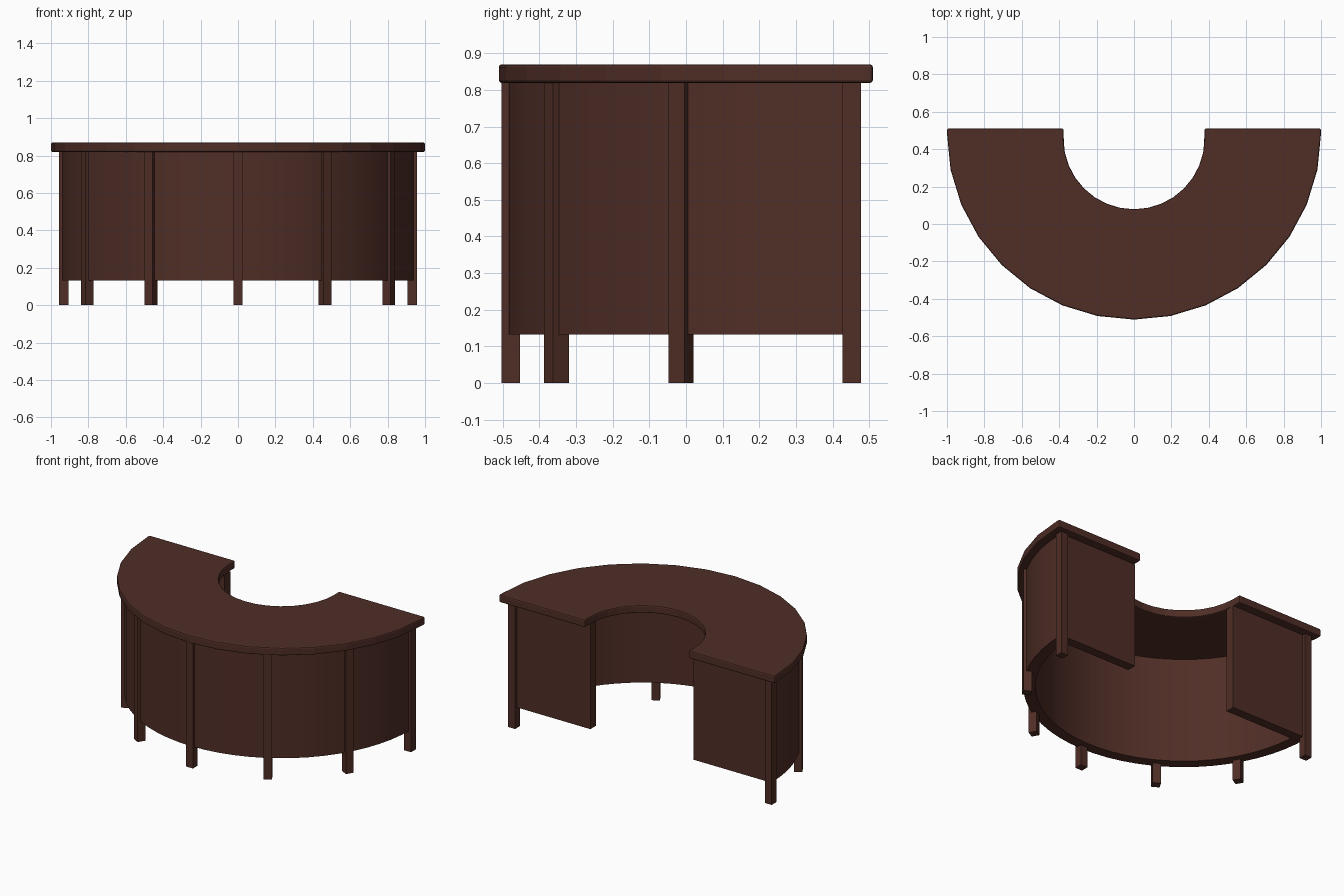
import bpy, bmesh, math
from mathutils import Matrix

if "Cube" in bpy.data.objects:
    bpy.data.objects.remove(bpy.data.objects["Cube"])

wood = bpy.data.materials.new("dark_brown_wood")
wood.diffuse_color = (0.08, 0.027, 0.0195, 1)
wood.use_nodes = True
wood.node_tree.nodes["Principled BSDF"].inputs["Base Color"].default_value = wood.diffuse_color

CY = 0.4525      # centre of the leg and wall arcs
LEG_R = 0.931
TOP_Z = 0.819    # underside of the worktop
WALL_Z = 0.133   # lower edge of the wall and end panels


def finish(name, bm):
    bmesh.ops.recalc_face_normals(bm, faces=bm.faces)
    mesh = bpy.data.meshes.new(name)
    bm.to_mesh(mesh)
    bm.free()
    mesh.materials.append(wood)
    obj = bpy.data.objects.new(name, mesh)
    bpy.context.collection.objects.link(obj)
    return obj


def arc(rx, ry, cy, n):
    """Half circle bulging towards the front, from -x to +x."""
    return [(-rx * math.cos(math.pi * i / n), cy - ry * math.sin(math.pi * i / n))
            for i in range(n + 1)]


def with_ends(pts, y):
    """Extend both ends of an arc straight back to y."""
    return [(pts[0][0], y)] + pts + [(pts[-1][0], y)]


def half_ring(name, outer, inner, z0, z1):
    """Solid band between two matching point rows."""
    bm = bmesh.new()
    rows = [[bm.verts.new((x, y, z)) for x, y in pts]
            for pts, z in ((outer, z0), (outer, z1), (inner, z1), (inner, z0))]
    for k in range(4):
        a, b = rows[k], rows[(k + 1) % 4]
        for i in range(len(a) - 1):
            bm.faces.new((a[i], a[i + 1], b[i + 1], b[i]))
    for i in (0, -1):
        bm.faces.new([row[i] for row in rows])
    return finish(name, bm)


def box(name, size, centre, angle=0):
    bm = bmesh.new()
    m = (Matrix.Translation(centre) @ Matrix.Rotation(angle, 4, 'Z')
         @ Matrix.Diagonal((*size, 1)))
    bmesh.ops.create_cube(bm, size=1, matrix=m)
    return finish(name, bm)


# Worktop: half ring with short straight ends and softened edges
top = half_ring("worktop", with_ends(arc(1.0, 0.996, 0.485, 16), 0.51),
                with_ends(arc(0.377, 0.377, 0.456, 16), 0.51), TOP_Z, 0.87)
bev = top.modifiers.new("soft_edges", 'BEVEL')
bev.width = 0.008
bev.segments = 2
bev.limit_method = 'ANGLE'
bev.angle_limit = math.radians(40)

# Thick curved front wall
wall = half_ring("curved_wall", arc(0.9385, 0.9385, CY, 32),
                 arc(0.868, 0.868, CY, 32), WALL_Z, TOP_Z)
bpy.context.view_layer.objects.active = wall
wall.select_set(True)
bpy.ops.object.shade_smooth_by_angle(angle=math.radians(30))
wall.select_set(False)

# Flat end panels at the back, set in slightly from the end legs
for side, s in (("left", -1), ("right", 1)):
    box("end_panel_" + side, (0.536, 0.06, TOP_Z - WALL_Z),
        (s * 0.643, 0.426, (TOP_Z + WALL_Z) / 2))

# Seven square legs spaced round the arc
for i in range(7):
    a = math.radians(-90 + 30 * i)
    box(f"leg_{i + 1}", (0.05, 0.05, TOP_Z),
        (LEG_R * math.sin(a), CY - LEG_R * math.cos(a), TOP_Z / 2), a)
